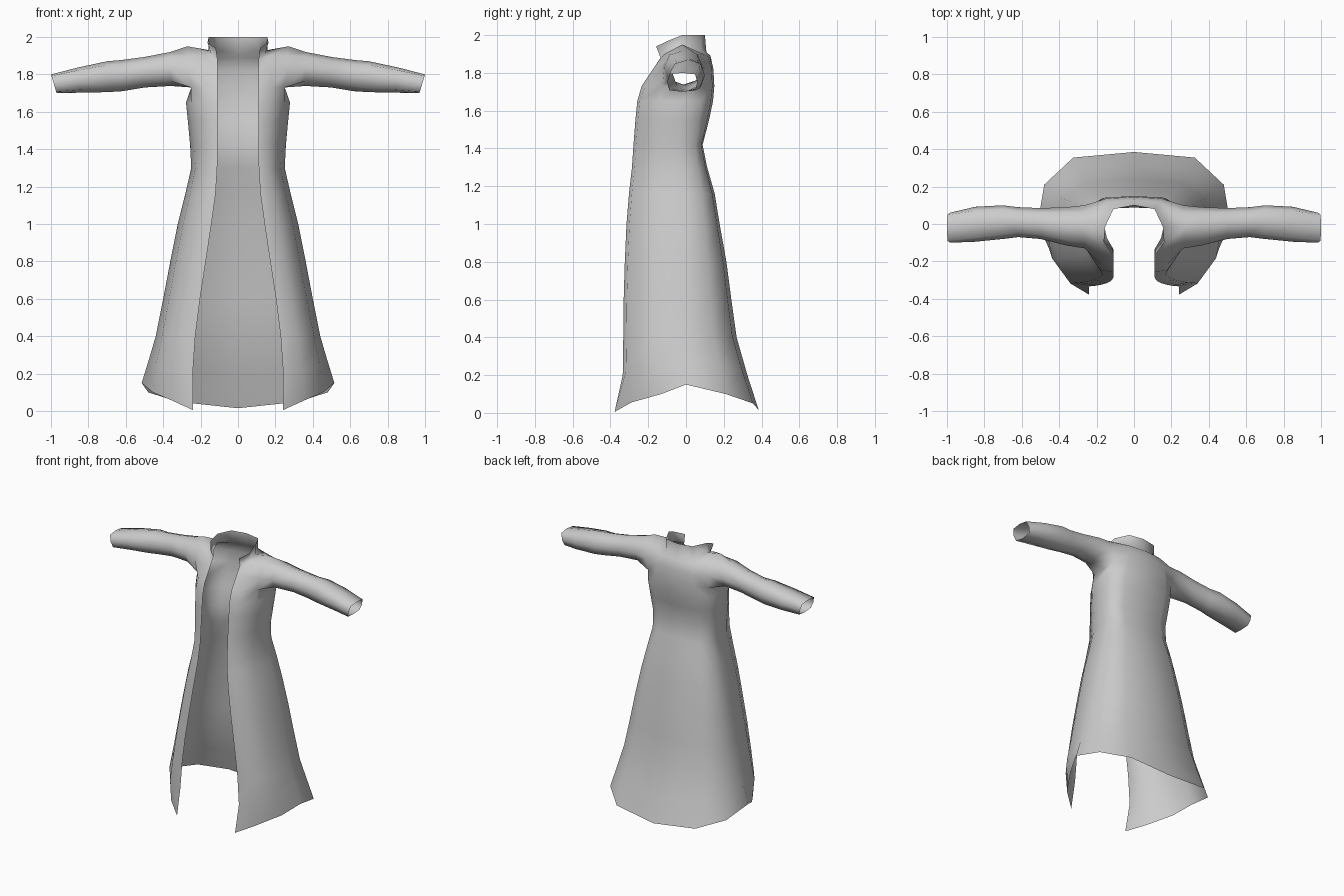
import bpy, bmesh
from mathutils import Vector

if "Cube" in bpy.data.objects:
    bpy.data.objects.remove(bpy.data.objects["Cube"])

cloth = bpy.data.materials.new("grey cloth")
cloth.diffuse_color = (0.6, 0.6, 0.6, 1)
cloth.use_nodes = True
cloth.node_tree.nodes["Principled BSDF"].inputs["Base Color"].default_value = cloth.diffuse_color

bm = bmesh.new()


def verts(points):
    return [bm.verts.new(p) for p in points]


def bridge(a, b, closed=False):
    """Quads between two equally long rows of vertices."""
    n = len(a)
    for i in range(n if closed else n - 1):
        j = (i + 1) % n
        bm.faces.new((a[i], a[j], b[j], b[i]))


def skirt_row(z, edge, side, front, back, side_y=0.0, rise=0.0):
    """Half outline, from the front opening around to the centre of the back."""
    span = side - edge
    pts = [(edge, front, 0), (edge + .42 * span, front * .95, .25),
           (edge + .84 * span, front * .55, .6), (side, side_y, 1),
           (side * .93, back * .55, .7), (side * .64, back * .92, .25), (0, back, 0)]
    return verts([(x, y, z + rise * k) for x, y, k in pts])


# Hem, dipping at the front corners and the back
rows = [verts([(.24, -.378, .005), (.35, -.29, .055), (.455, -.13, .10), (.515, 0, .15),
               (.48, .21, .10), (.325, .355, .05), (0, .385, .015)])]

# Skirt and waist: height, opening, half width, front, back, side depth, side rise
for r in [(.20, .242, .475, -.335, .325, 0, .08),
          (.40, .228, .440, -.332, .268, 0),
          (.60, .203, .400, -.330, .240, 0),
          (.80, .172, .362, -.324, .214, 0),
          (1.00, .142, .322, -.315, .178, 0),
          (1.16, .120, .282, -.302, .152, -.01),
          (1.30, .111, .250, -.286, .112, -.02),
          (1.42, .110, .256, -.278, .088, -.03),
          (1.55, .110, .268, -.268, .122, -.03),
          (1.65, .110, .278, -.258, .143, -.03)]:
    rows.append(skirt_row(*r))

# Chest row at the armpit
rows.append(verts([(.11, -.235, 1.73), (.18, -.215, 1.73), (.25, -.125, 1.73), (.25, -.02, 1.73),
                   (.25, .09, 1.73), (.16, .14, 1.73), (0, .15, 1.73)]))
for a, b in zip(rows, rows[1:]):
    bridge(a, b)
chest = rows[-1]

# Front and back panels above the armpit
f1 = verts([(.11, -.175, 1.82), (.18, -.16, 1.82), (.265, -.13, 1.82)])
f2 = verts([(.11, -.135, 1.88), (.17, -.115, 1.90), (.265, -.09, 1.90)])
b1 = verts([(.265, .10, 1.82), (.15, .135, 1.82), (0, .145, 1.82)])
b2 = verts([(.265, .06, 1.90), (.14, .115, 1.89), (0, .13, 1.89)])
for a, b in ((chest[:3], f1), (f1, f2), (chest[4:], b1), (b1, b2)):
    bridge(a, b)

# Shoulder and neckline
tip, neck_front, neck, neck_back, nape = verts([
    (.27, -.02, 1.95), (.145, -.075, 1.91), (.158, -.02, 1.93), (.11, .08, 1.925), (0, .108, 1.91)])
for f in [(f2[0], f2[1], neck_front), (f2[1], neck, neck_front), (f2[1], f2[2], tip, neck),
          (tip, b2[0], b2[1], neck), (neck, b2[1], neck_back), (b2[1], b2[2], nape, neck_back)]:
    bm.faces.new(f)

# Standing collar
collar = verts([(.118, -.158, 1.94), (.163, -.095, 1.97), (.157, -.02, 2), (.11, .08, 2), (0, .1, 2)])
bridge([f2[0], neck_front, neck, neck_back, nape], collar)

# Sleeve: rings run from the armhole to the open cuff
ring = [chest[3], chest[2], f1[2], f2[2], tip, b2[0], b1[0], chest[4]]
for x, y0, y1, z0, z1, slant, c in [
        (.36, -.115, .09, 1.738, 1.92, 0, .72), (.50, -.08, .085, 1.73, 1.893, 0, .72),
        (.62, -.07, .09, 1.71, 1.877, 0, .72), (.70, -.08, .10, 1.705, 1.87, 0, .75),
        (.85, -.095, .092, 1.702, 1.838, 0, .78), (1.0, -.10, .06, 1.70, 1.80, .03, .85)]:
    cy, ry, cz, rz = (y0 + y1) / 2, (y1 - y0) / 2, (z0 + z1) / 2, (z1 - z0) / 2
    shape = [(0, -1), (-c, -c), (-1, 0), (-c, c), (0, 1), (c, c), (1, 0), (c, -c)]
    new = verts([(x - slant * (1 - v) / 2, cy + u * ry, cz + v * rz) for u, v in shape])
    bridge(ring, new, closed=True)
    ring = new

# Make every face look outwards
bmesh.ops.recalc_face_normals(bm, faces=bm.faces[:])
bm.normal_update()
hem_back = min(bm.faces, key=lambda f: (f.calc_center_median() - Vector((.15, .37, .1))).length)
if hem_back.normal.y < 0:
    bmesh.ops.reverse_faces(bm, faces=bm.faces[:])

mesh = bpy.data.meshes.new("long_coat")
bm.to_mesh(mesh)
bm.free()
mesh.materials.append(cloth)
mesh.shade_smooth()
coat = bpy.data.objects.new("long_coat", mesh)
bpy.context.collection.objects.link(coat)

# Left half
mirror = coat.modifiers.new("left_half", 'MIRROR')
mirror.use_clip = True
mirror.merge_threshold = 0.001
